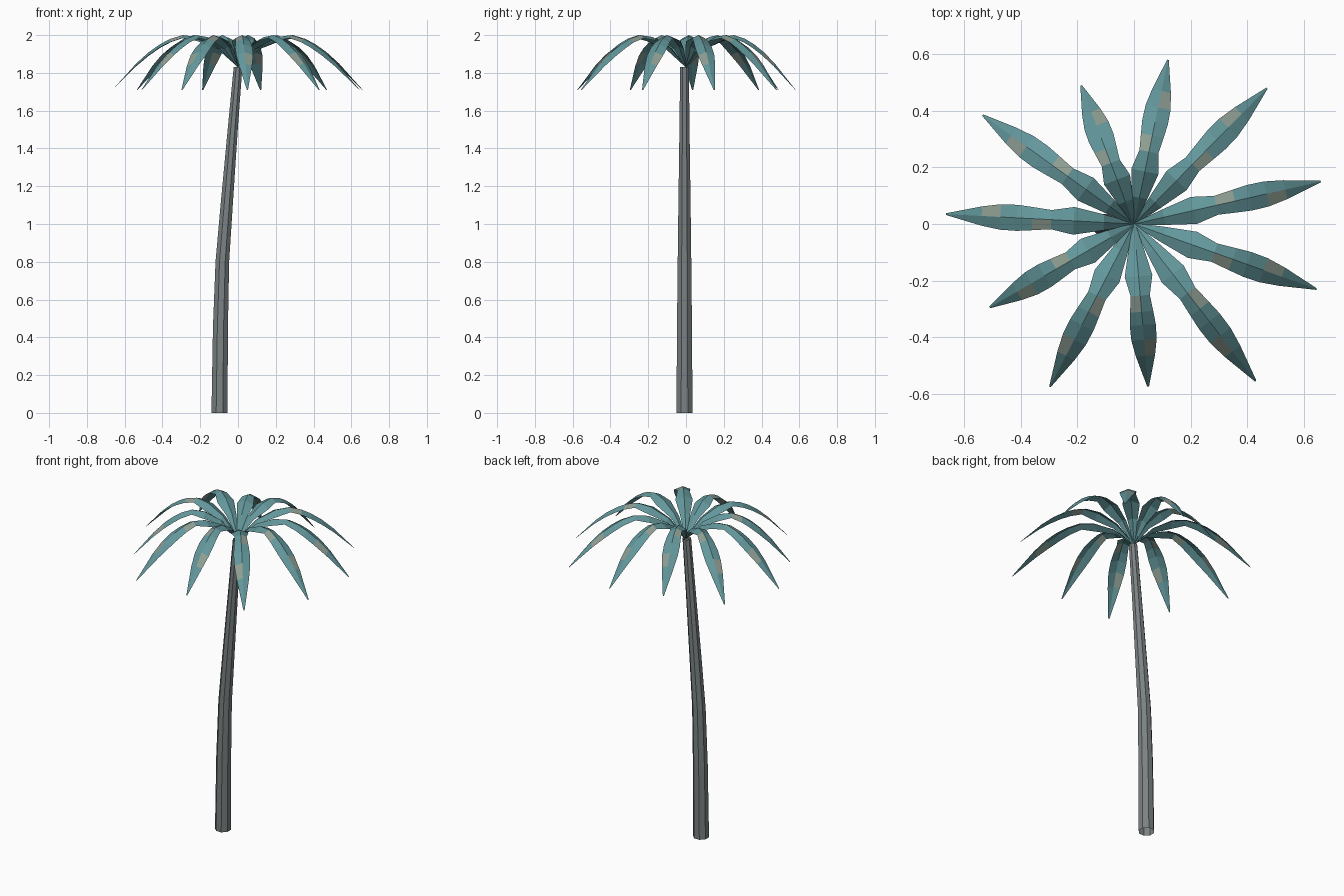
import bpy, bmesh
from math import cos, sin, tau
from mathutils import Vector

if "Cube" in bpy.data.objects:
    bpy.data.objects.remove(bpy.data.objects["Cube"])


def material(name, color):
    m = bpy.data.materials.new(name)
    m.diffuse_color = (*color, 1)
    m.use_nodes = True
    m.node_tree.nodes["Principled BSDF"].inputs["Base Color"].default_value = m.diffuse_color
    return m


def build(name, bm, mats):
    me = bpy.data.meshes.new(name)
    bm.to_mesh(me)
    bm.free()
    for m in mats:
        me.materials.append(m)
    ob = bpy.data.objects.new(name, me)
    bpy.context.collection.objects.link(ob)
    return ob


bark = material("bark", (0.20, 0.225, 0.23))
leaf = material("leaf", (0.125, 0.31, 0.33))
dry = material("dry_leaf", (0.27, 0.34, 0.29))

# Trunk: leaning, tapering open eight-sided tube (x, z, radius)
path = [(-0.098, 0, 0.046), (-0.093, 0.45, 0.043), (-0.083, 0.8, 0.039),
        (-0.06, 1.1, 0.035), (-0.028, 1.5, 0.029), (0.0, 1.83, 0.025)]
N = 8
bm = bmesh.new()
rings = [[bm.verts.new((x + r * cos(tau * (i + .5) / N), -0.008 + r * sin(tau * (i + .5) / N), z))
          for i in range(N)] for x, z, r in path]
for a, b in zip(rings, rings[1:]):
    for i in range(N):
        j = (i + 1) % N
        bm.faces.new((a[i], a[j], b[j], b[i]))
build("trunk", bm, [bark])

# Fronds: arched, ridged leaves (fraction of reach, ridge height, half width, edge drop)
profile = [(0.0, 1.83, 0.004, 0), (0.16, 1.94, 0.028, 0.015), (0.32, 1.99, 0.049, 0.022),
           (0.44, 2.0, 0.034, 0.016), (0.54, 1.98, 0.041, 0.018), (0.62, 1.952, 0.046, 0.018),
           (0.71, 1.91, 0.045, 0.017), (0.81, 1.85, 0.034, 0.013), (1.0, 1.71, 0.003, 0.001)]
tips = [(0.12, 0.58), (0.47, 0.48), (0.66, 0.15), (0.645, -0.23), (0.43, -0.555),
        (0.05, -0.575), (-0.297, -0.575), (-0.51, -0.295), (-0.665, 0.035),
        (-0.535, 0.385), (-0.187, 0.49)]
for n, (tx, ty) in enumerate(tips):
    tip = Vector((tx, ty, 0))
    side = Vector((-ty, tx, 0)).normalized()
    bm = bmesh.new()
    rows = []
    for f, z, w, d in profile:
        c = tip * f + Vector((0, 0, z))
        drop = Vector((0, 0, d))
        rows.append([bm.verts.new(p) for p in (c + side * w - drop, c, c - side * w - drop)])
    for k, (a, b) in enumerate(zip(rows, rows[1:])):
        for s in (0, 1):
            face = bm.faces.new((a[s], b[s], b[s + 1], a[s + 1]))
            # Withered patches
            face.material_index = int((k == 3 and s == n % 2) or (k == 6 and s != n % 2))
    bmesh.ops.recalc_face_normals(bm, faces=bm.faces)
    if sum(f.normal.z for f in bm.faces) < 0:
        bmesh.ops.reverse_faces(bm, faces=bm.faces)
    build(f"frond_{n + 1}", bm, [leaf, dry])
